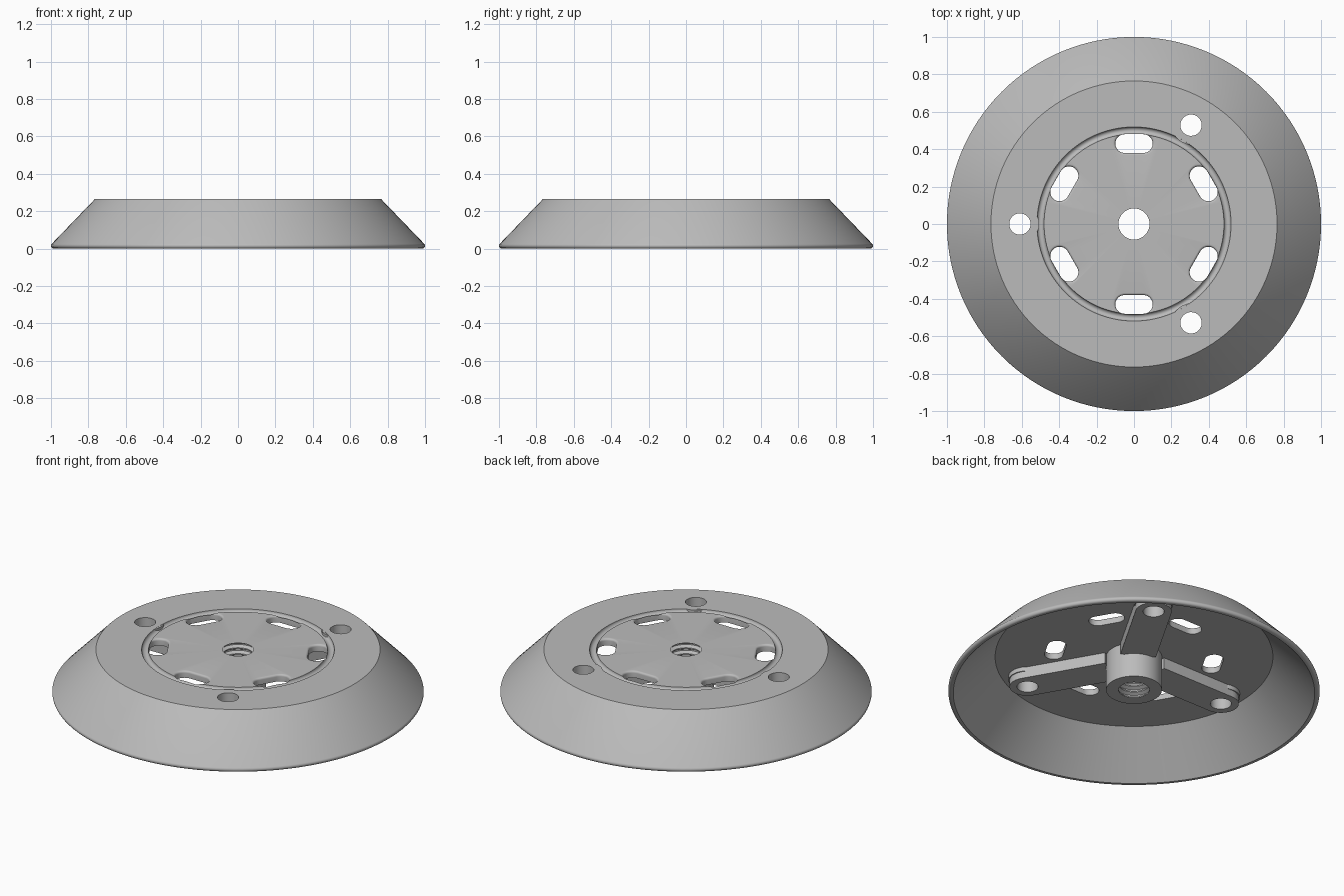
import bpy
import bmesh
from math import pi, sin, cos, radians
from mathutils import Matrix, Vector

cube = bpy.data.objects.get("Cube")
if cube:
    bpy.data.objects.remove(cube, do_unlink=True)

TOP, UNDER = 0.265, 0.225     # plate faces
HOLE_R = 0.61                 # bolt circle radius
ARM_ANGLES = [radians(a) for a in (60, 180, 300)]

metal = bpy.data.materials.new("grey_metal")
grey = (0.5, 0.5, 0.5, 1)
metal.diffuse_color = grey
metal.use_nodes = True
metal.node_tree.nodes["Principled BSDF"].inputs["Base Color"].default_value = grey


def make_object(name, bm):
    bmesh.ops.recalc_face_normals(bm, faces=bm.faces)
    mesh = bpy.data.meshes.new(name)
    bm.to_mesh(mesh)
    bm.free()
    mesh.materials.append(metal)
    obj = bpy.data.objects.new(name, mesh)
    bpy.context.collection.objects.link(obj)
    return obj


def lathe(name, profile, steps=128):
    bm = bmesh.new()
    verts = [bm.verts.new((r, 0, z)) for r, z in profile]
    edges = [bm.edges.new((v, verts[i - 1])) for i, v in enumerate(verts)]
    bmesh.ops.spin(bm, geom=verts + edges, cent=(0, 0, 0), axis=(0, 0, 1),
                   angle=2 * pi, steps=steps, use_merge=True)
    bmesh.ops.remove_doubles(bm, verts=bm.verts, dist=1e-5)
    return make_object(name, bm)


def stadium(half, radius, steps=16):
    """Outline of a slot lying along x; half = 0 gives a circle."""
    points = []
    for side, start in ((1, -pi / 2), (-1, pi / 2)):
        for i in range(steps + 1):
            if half == 0 and i == steps:
                continue
            a = start + pi * i / steps
            points.append((side * half + radius * cos(a), radius * sin(a)))
    return points


def stack(bm, outlines, matrix):
    """Closed solid through (outline, z) layers, placed by matrix."""
    rings = [[bm.verts.new(matrix @ Vector((x, y, z))) for x, y in pts]
             for pts, z in outlines]
    n = len(rings[0])
    for low, high in zip(rings, rings[1:]):
        for i in range(n):
            j = (i + 1) % n
            bm.faces.new((low[i], low[j], high[j], high[i]))
    bm.faces.new(rings[0][::-1])
    bm.faces.new(rings[-1])


def around(angle, radius, turn=0):
    return (Matrix.Rotation(angle, 4, 'Z') @ Matrix.Translation((radius, 0, 0))
            @ Matrix.Rotation(turn, 4, 'Z'))


def cut(obj, cutter):
    mod = obj.modifiers.new("cut", 'BOOLEAN')
    mod.operation = 'DIFFERENCE'
    mod.solver = 'EXACT'
    mod.object = cutter
    bpy.context.view_layer.objects.active = obj
    bpy.ops.object.modifier_apply(modifier=mod.name)


# Dish, grooved top plate and threaded hub as one turned section
turns = 7
pitch = (TOP - 0.02) / turns
thread = []
for k in range(turns):
    z = 0.02 + k * pitch
    thread += [(0.083, z), (0.083, z + pitch * 0.2), (0.102, z + pitch * 0.5),
               (0.102, z + pitch * 0.7)]
thread.append((0.083, TOP))
groove = [(0.5 - 0.019 * cos(pi * i / 10), TOP - 0.019 * sin(pi * i / 10))
          for i in range(11)]
rim = [(0.985 + 0.015 * cos(a), 0.015 + 0.015 * sin(a))
       for a in (radians(45 - 22.5 * i) for i in range(7))]
body = lathe("dish_body", thread + groove + [(0.765, TOP)] + rim
             + [(0.973, 0), (0.748, UNDER), (0.15, UNDER), (0.15, 0.02)])

# Cutter for the bolt holes
bm = bmesh.new()
for a in ARM_ANGLES:
    circle = stadium(0, 0.057)
    stack(bm, [(circle, 0.1), (circle, 0.3)], around(a, HOLE_R))
hole_cutter = make_object("hole_cutter", bm)

# Cutter for the six slots, with rounded upper lips
bm = bmesh.new()
lip = 0.012
for k in range(6):
    layers = [(stadium(0.05, 0.05), 0.15)]
    for i in range(6):
        t = pi / 2 * i / 5
        layers.append((stadium(0.05, 0.05 + lip * (1 - cos(t))), TOP - lip + lip * sin(t)))
    layers.append((stadium(0.05, 0.05 + lip), 0.3))
    stack(bm, layers, around(radians(30 + 60 * k), 0.43, pi / 2))
slot_cutter = make_object("slot_cutter", bm)

cut(body, hole_cutter)
cut(body, slot_cutter)

# Three support arms under the plate
bm = bmesh.new()
half = (HOLE_R - 0.22) / 2
for a in ARM_ANGLES:
    outline = [(x if x > 0 else -half - 0.09, y) for x, y in stadium(half, 0.097)]
    # keep only the end corners of the inner side
    outline = [p for i, p in enumerate(outline) if p[0] > 0 or i in (17, 33)]
    stack(bm, [(outline, 0.16), (outline, UNDER + 0.01)], around(a, HOLE_R - half))
arms = make_object("support_arms", bm)
cut(arms, hole_cutter)

# Bosses around the bolt holes, bridging the groove
bm = bmesh.new()
for a in ARM_ANGLES:
    circle = stadium(0, 0.103)
    stack(bm, [(circle, 0.2), (circle, TOP - 0.001)], around(a, HOLE_R))
bosses = make_object("hole_bosses", bm)
cut(bosses, hole_cutter)

for cutter in (hole_cutter, slot_cutter):
    bpy.data.objects.remove(cutter, do_unlink=True)

# Smooth shading with sharp edges kept
bpy.ops.object.select_all(action='DESELECT')
for obj in (body, arms, bosses):
    obj.select_set(True)
bpy.context.view_layer.objects.active = body
bpy.ops.object.shade_smooth_by_angle(angle=radians(30))
